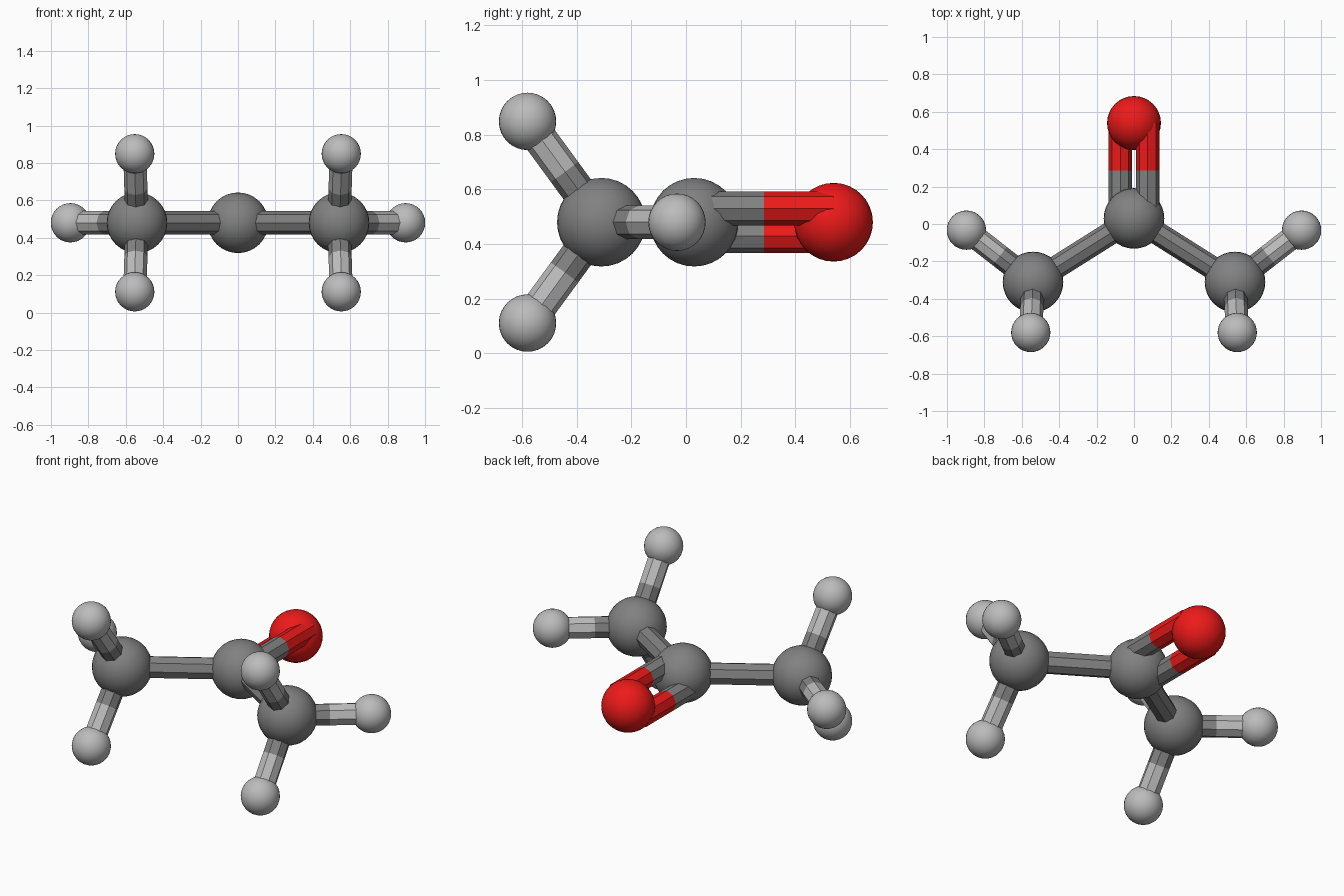
import bpy
from math import radians
from mathutils import Vector

if "Cube" in bpy.data.objects:
    bpy.data.objects.remove(bpy.data.objects["Cube"])

Z = 0.48
ROD = 0.062


def material(name, rgb):
    m = bpy.data.materials.new(name)
    m.diffuse_color = (*rgb, 1)
    m.use_nodes = True
    m.node_tree.nodes["Principled BSDF"].inputs["Base Color"].default_value = m.diffuse_color
    return m


CARBON = material("dark_grey", (0.22, 0.22, 0.22))
HYDROGEN = material("light_grey", (0.5, 0.5, 0.5))
OXYGEN = material("red", (0.85, 0.01, 0.01))


def ball(name, pos, radius, mat):
    bpy.ops.mesh.primitive_uv_sphere_add(segments=32, ring_count=16, radius=radius, location=pos)
    o = bpy.context.object
    o.name = name
    o.data.materials.append(mat)
    bpy.ops.object.shade_smooth()


def half_rod(name, a, b, mat):
    d = b - a
    bpy.ops.mesh.primitive_cylinder_add(vertices=8, radius=ROD, depth=d.length, location=(a + b) / 2)
    o = bpy.context.object
    o.name = name
    o.rotation_euler = d.to_track_quat('Z', 'Y').to_euler()
    o.data.materials.append(mat)
    bpy.ops.object.shade_smooth_by_angle(angle=radians(30))


def bond(name, a, b, mat_a, mat_b):
    # each half takes the colour of its own atom
    mid = (a + b) / 2
    half_rod(name + "_inner", a, mid, mat_a)
    half_rod(name + "_outer", mid, b, mat_b)


# central carbon and oxygen
centre = Vector((0, 0.03, Z))
oxygen = Vector((0, 0.54, Z))
ball("central_carbon", centre, 0.162, CARBON)
ball("oxygen", oxygen, 0.144, OXYGEN)

# double bond: two parallel rods set on a diagonal
for s, label in ((1, "upper"), (-1, "lower")):
    off = Vector((0.073, 0, 0.050)) * s
    bond("double_bond_" + label, centre + off, oxygen + off, CARBON, OXYGEN)

# mirrored methyl groups
for s, side in ((-1, "left"), (1, "right")):
    c = Vector((s * 0.54, -0.31, Z))
    ball(side + "_carbon", c, 0.162, CARBON)
    bond(side + "_carbon_bond", centre, c, CARBON, CARBON)
    hydrogens = {
        "side": Vector((s * 0.896, -0.033, Z)),
        "top": Vector((s * 0.552, -0.58, Z + 0.369)),
        "bottom": Vector((s * 0.552, -0.58, Z - 0.369)),
    }
    for label, h in hydrogens.items():
        ball(f"{side}_{label}_hydrogen", h, 0.105, HYDROGEN)
        bond(f"{side}_{label}_hydrogen_bond", c, h, CARBON, HYDROGEN)
